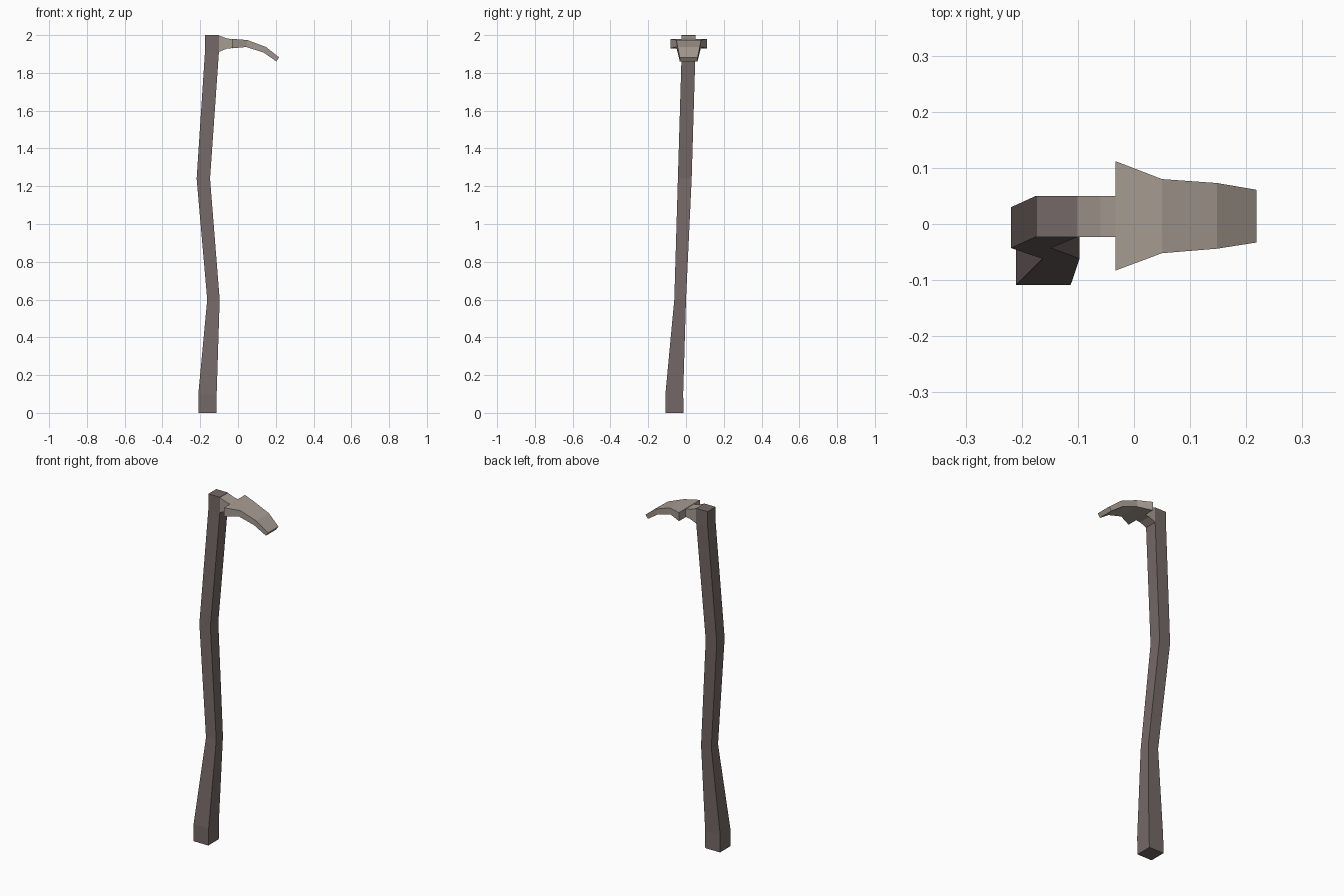
import bpy
import bmesh

if "Cube" in bpy.data.objects:
    bpy.data.objects.remove(bpy.data.objects["Cube"])


def material(name, rgb):
    m = bpy.data.materials.new(name)
    m.diffuse_color = (*rgb, 1.0)
    m.use_nodes = True
    m.node_tree.nodes["Principled BSDF"].inputs["Base Color"].default_value = m.diffuse_color
    return m


def loft(name, rings, mat):
    """Skin a row of four-sided rings into a closed flat-shaded solid."""
    bm = bmesh.new()
    loops = [[bm.verts.new(p) for p in ring] for ring in rings]
    for a, b in zip(loops, loops[1:]):
        for i in range(4):
            j = (i + 1) % 4
            bm.faces.new((a[i], a[j], b[j], b[i]))
    bm.faces.new(loops[0])
    bm.faces.new(loops[-1])
    bmesh.ops.recalc_face_normals(bm, faces=bm.faces)
    mesh = bpy.data.meshes.new(name)
    bm.to_mesh(mesh)
    bm.free()
    mesh.materials.append(mat)
    obj = bpy.data.objects.new(name, mesh)
    bpy.context.collection.objects.link(obj)
    return obj


def level_ring(z, x0, x1, y0, y1):
    return [(x0, y0, z), (x1, y0, z), (x1, y1, z), (x0, y1, z)]


def upright_ring(xt, zt, xb, zb, y0, y1):
    # top edge at (xt, zt), bottom edge at (xb, zb)
    return [(xb, y0, zb), (xb, y1, zb), (xt, y1, zt), (xt, y0, zt)]


wood = material("dark wood", (0.18, 0.14, 0.138))
stone = material("pale metal", (0.39, 0.335, 0.29))

# Crooked handle, thicker at the foot
loft("handle", [level_ring(*r) for r in (
    (0.00, -0.210, -0.115, -0.109, -0.013),
    (0.10, -0.210, -0.113, -0.109, -0.015),
    (0.60, -0.163, -0.097, -0.062, 0.000),
    (1.24, -0.219, -0.148, -0.043, 0.030),
    (1.91, -0.175, -0.101, -0.023, 0.050),
    (2.00, -0.175, -0.101, -0.023, 0.050),
)], wood)

# Short neck between handle and blade
loft("neck", [upright_ring(*r) for r in (
    (-0.101, 1.998, -0.101, 1.911, -0.023, 0.050),
    (-0.060, 1.983, -0.060, 1.928, -0.023, 0.050),
    (-0.033, 1.978, -0.033, 1.931, -0.023, 0.050),
)], stone)

# Curved, tapering blade
loft("blade", [upright_ring(*r) for r in (
    (-0.033, 1.980, -0.033, 1.930, -0.083, 0.112),
    (0.050, 1.974, 0.043, 1.937, -0.052, 0.080),
    (0.148, 1.937, 0.135, 1.908, -0.044, 0.073),
    (0.218, 1.882, 0.203, 1.861, -0.033, 0.061),
)], stone)
